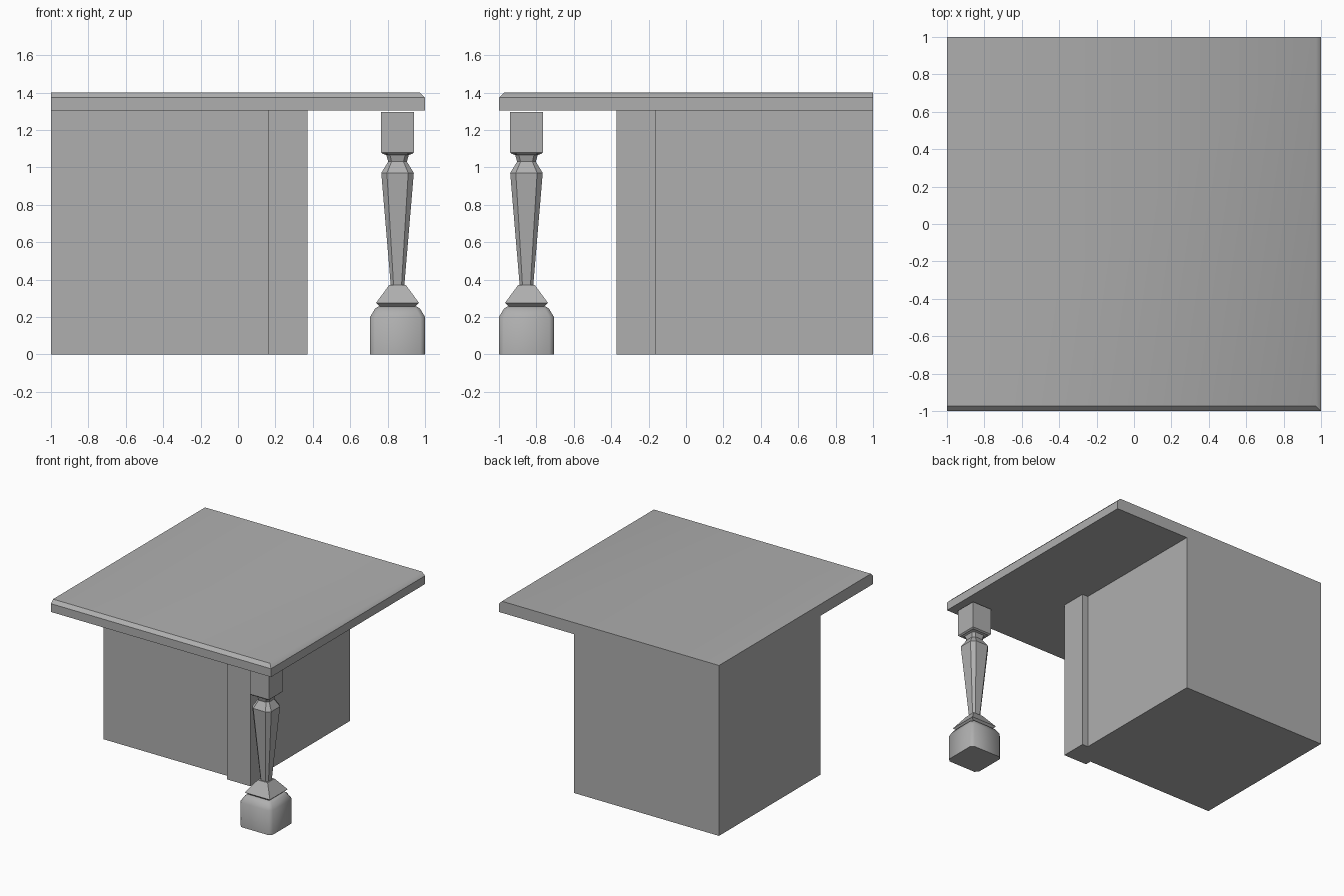
import bpy, bmesh
from math import radians

if "Cube" in bpy.data.objects:
    bpy.data.objects.remove(bpy.data.objects["Cube"])

stone = bpy.data.materials.new("stone_grey")
stone.diffuse_color = (0.43, 0.43, 0.43, 1)
stone.use_nodes = True
stone.node_tree.nodes["Principled BSDF"].inputs["Base Color"].default_value = stone.diffuse_color

def finish(bm, name):
    bmesh.ops.recalc_face_normals(bm, faces=bm.faces)
    mesh = bpy.data.meshes.new(name)
    bm.to_mesh(mesh)
    bm.free()
    mesh.materials.append(stone)
    obj = bpy.data.objects.new(name, mesh)
    bpy.context.collection.objects.link(obj)
    return obj

def box(bm, lo, hi):
    geom = bmesh.ops.create_cube(bm, size=1)
    for v in geom["verts"]:
        for i in range(3):
            v.co[i] = (lo[i] + hi[i]) / 2 + v.co[i] * (hi[i] - lo[i])

def loft(name, center, rings, smooth=False):
    """Stack square rings (half width, corner chamfer, z) into a closed solid."""
    bm = bmesh.new()
    cx, cy = center
    loops = []
    for h, c, z in rings:
        k = h - c
        pts = [(k, -h), (h, -k), (h, k), (k, h), (-k, h), (-h, k), (-h, -k), (-k, -h)]
        loops.append([bm.verts.new((cx + x, cy + y, z)) for x, y in pts])
    for a, b in zip(loops, loops[1:]):
        for i in range(8):
            j = (i + 1) % 8
            bm.faces.new((a[i], a[j], b[j], b[i]))
    bm.faces.new(loops[0][::-1])
    bm.faces.new(loops[-1])
    bmesh.ops.remove_doubles(bm, verts=bm.verts, dist=0.0005)
    if smooth:
        for f in bm.faces:
            f.smooth = True
        for e in bm.edges:
            e.smooth = e.calc_face_angle(0) < radians(50)
    return finish(bm, name)

# Roof slab, bevelled on its front and right top edges, with the core pulled down from it
UNDER, TOP, CORE = 1.305, 1.4, 0.32
bm = bmesh.new()
box(bm, (-1, -1, UNDER), (1, 1, TOP))
rim = [e for e in bm.edges if all(v.co.z > 1.39 for v in e.verts)
       and (all(v.co.y < -0.9 for v in e.verts) or all(v.co.x > 0.9 for v in e.verts))]
bmesh.ops.bevel(bm, geom=rim, offset=0.027, segments=1, affect='EDGES')
for co, no in (((CORE, 0, 0), (1, 0, 0)), ((0, -CORE, 0), (0, 1, 0))):
    bmesh.ops.bisect_plane(bm, geom=bm.verts[:] + bm.edges[:] + bm.faces[:],
                           plane_co=co, plane_no=no)
bm.normal_update()
patch = [f for f in bm.faces if f.normal.z < -0.9
         and f.calc_center_median().x < CORE and f.calc_center_median().y > -CORE]
ext = bmesh.ops.extrude_face_region(bm, geom=patch)
for v in [g for g in ext["geom"] if isinstance(g, bmesh.types.BMVert)]:
    v.co.z = 0
bmesh.ops.delete(bm, geom=[f for f in patch if f.is_valid], context='FACES')
bmesh.ops.dissolve_limit(bm, angle_limit=0.01, verts=bm.verts, edges=bm.edges)

# Soft shading where the top rolls over the right-hand bevel only
bm.normal_update()
for f in bm.faces:
    f.smooth = f.normal.z > 0.3 and f.normal.y > -0.3
for e in bm.edges:
    e.smooth = all(f.smooth for f in e.link_faces)
finish(bm, "slab_and_core")

# Corner pilaster standing proud of the core
bm = bmesh.new()
box(bm, (0.16, -0.372, 0), (0.372, -0.16, UNDER))
finish(bm, "corner_pilaster")

# Turned post under the front right corner
C = (0.853, -0.853)
loft("post_foot", C, [(0.147, 0.025, 0), (0.147, 0.025, 0.2),
                      (0.12, 0.022, 0.245), (0.1, 0.02, 0.257)], smooth=True)
loft("post_collar", C, [(0.095, 0, 0.257), (0.115, 0, 0.275), (0.045, 0, 0.37)])
loft("post_shaft", C, [(0.036, 0.015, 0.365), (0.087, 0.03, 0.97),
                       (0.05, 0.018, 1.03), (0.06, 0.02, 1.065), (0.085, 0.02, 1.076)])
loft("post_head", C, [(0.078, 0, 1.07), (0.0875, 0, 1.08), (0.0875, 0, 1.297)])
